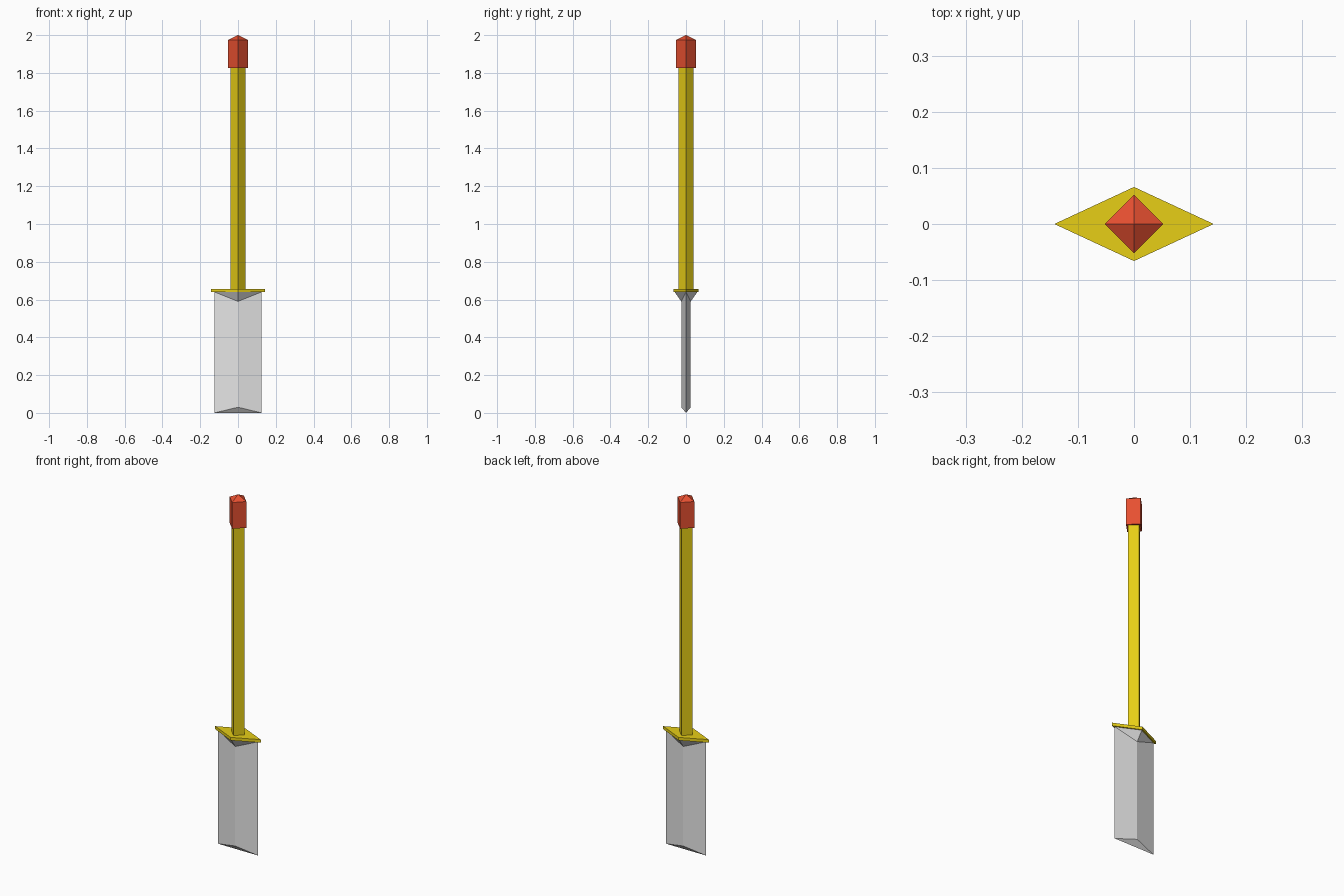
import bpy
import bmesh

if "Cube" in bpy.data.objects:
    bpy.data.objects.remove(bpy.data.objects["Cube"])


def material(name, rgb):
    m = bpy.data.materials.new(name)
    m.diffuse_color = (*rgb, 1.0)
    m.use_nodes = True
    m.node_tree.nodes["Principled BSDF"].inputs["Base Color"].default_value = m.diffuse_color
    return m


STEEL = material("steel grey", (0.78, 0.78, 0.78))
YELLOW = material("golden yellow", (0.80, 0.62, 0.008))
RED = material("bright red", (0.80, 0.08, 0.03))


def build(name, verts, faces, mat):
    bm = bmesh.new()
    vs = [bm.verts.new(v) for v in verts]
    for f in faces:
        bm.faces.new([vs[i] for i in f])
    bmesh.ops.recalc_face_normals(bm, faces=bm.faces)
    mesh = bpy.data.meshes.new(name)
    bm.to_mesh(mesh)
    bm.free()
    mesh.materials.append(mat)
    obj = bpy.data.objects.new(name, mesh)
    bpy.context.collection.objects.link(obj)
    return obj


def diamond_prism(name, rx, ry, z0, z1, mat, tip=None):
    """Four-sided upright prism, optionally closed by a pyramid tip."""
    ring = [(-rx, 0), (0, -ry), (rx, 0), (0, ry)]
    verts = [(x, y, z) for z in (z0, z1) for x, y in ring]
    faces = [(i, (i + 1) % 4, (i + 1) % 4 + 4, i + 4) for i in range(4)]
    faces.append((3, 2, 1, 0))
    if tip is None:
        faces.append((4, 5, 6, 7))
    else:
        verts.append((0, 0, tip))
        faces += [(i + 4, (i + 1) % 4 + 4, 8) for i in range(4)]
    return build(name, verts, faces, mat)


# Blade: thin diamond section, chisel edge below, flared shoulders under the guard
W, T, FLARE, TOP = 0.125, 0.025, 0.06, 0.64
verts = [(-W, 0, 0), (W, 0, 0), (-W, 0, TOP), (W, 0, TOP)]
faces = []
for s in (-1, 1):
    n = len(verts)
    verts += [(0, s * T, 0.03), (0, s * T, 0.59), (0, s * FLARE, TOP)]
    faces += [(0, 1, n),                                  # cutting bevel
              (0, n, n + 1, 2), (1, 3, n + 1, n),         # broad faces
              (2, n + 1, n + 2), (3, n + 2, n + 1)]       # shoulders
faces.append((2, 6, 3, 9))
build("blade", verts, faces, STEEL)

# Guard, handle and pommel
diamond_prism("guard", 0.142, 0.066, 0.64, 0.657, YELLOW)
diamond_prism("handle", 0.04, 0.04, 0.655, 1.83, YELLOW)
diamond_prism("pommel", 0.052, 0.052, 1.826, 1.974, RED, tip=2.0)
